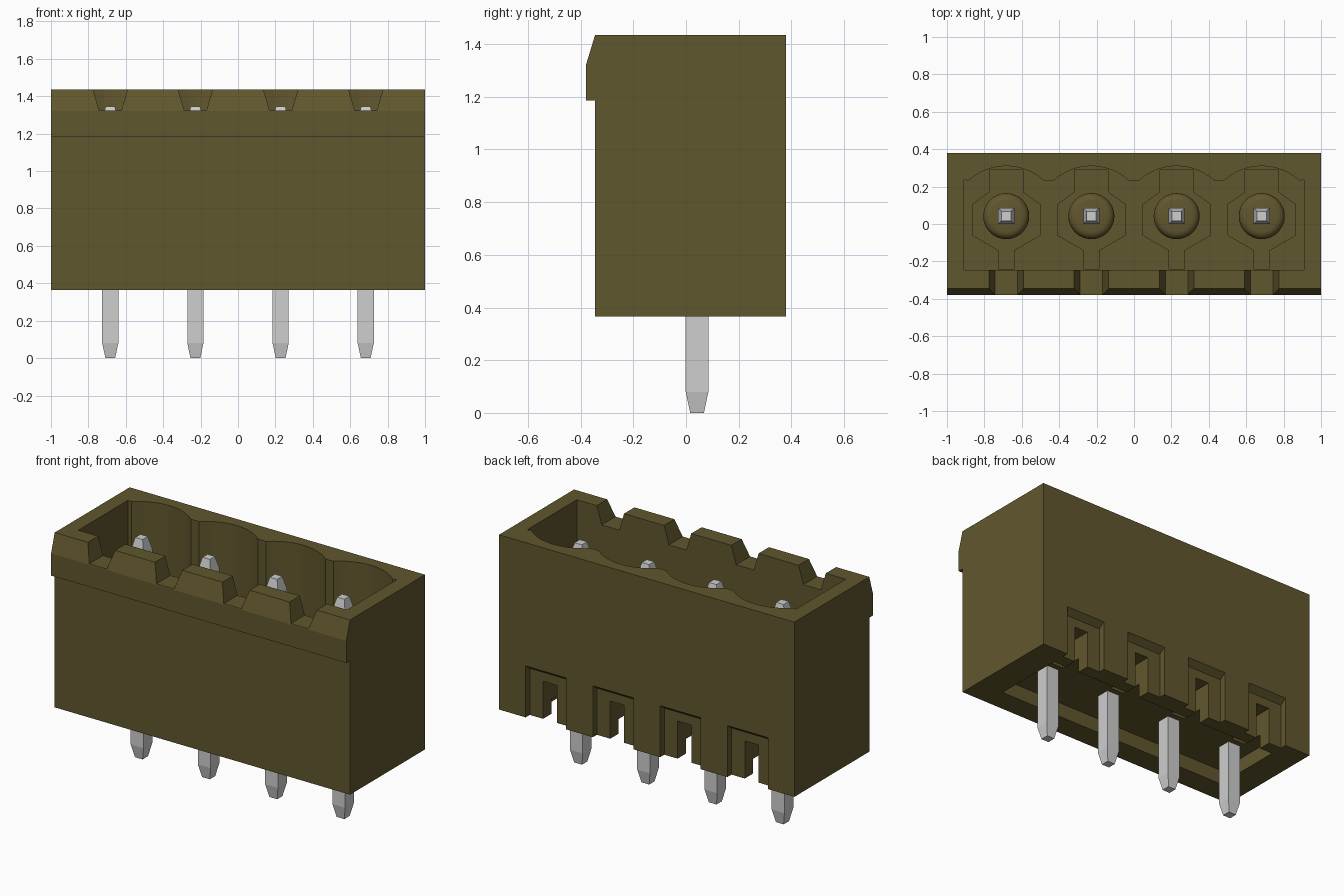
import bpy, bmesh, math
from mathutils import Vector

if "Cube" in bpy.data.objects:
    bpy.data.objects.remove(bpy.data.objects["Cube"])

PINS = [-0.683, -0.228, 0.228, 0.683]
PIN_Y = 0.042
BOTTOM, TOP, FLOOR = 0.365, 1.435, 0.68


def material(name, rgb):
    m = bpy.data.materials.new(name)
    m.diffuse_color = (*rgb, 1)
    m.use_nodes = True
    m.node_tree.nodes["Principled BSDF"].inputs["Base Color"].default_value = m.diffuse_color
    return m


olive = material("olive plastic", (0.118, 0.095, 0.027))
metal = material("light grey metal", (0.62, 0.62, 0.62))


def prism(name, outline, offset, mat=olive):
    """Closed solid: sweep a planar outline along an offset."""
    bm = bmesh.new()
    face = bm.faces.new([bm.verts.new(p) for p in outline])
    ext = bmesh.ops.extrude_face_region(bm, geom=[face])
    verts = [v for v in ext["geom"] if isinstance(v, bmesh.types.BMVert)]
    bmesh.ops.translate(bm, verts=verts, vec=Vector(offset))
    bmesh.ops.recalc_face_normals(bm, faces=bm.faces)
    return finish(bm, name, mat)


def finish(bm, name, mat):
    mesh = bpy.data.meshes.new(name)
    bm.to_mesh(mesh)
    bm.free()
    mesh.materials.append(mat)
    ob = bpy.data.objects.new(name, mesh)
    bpy.context.collection.objects.link(ob)
    return ob


def box(name, x0, x1, y0, y1, z0, z1):
    return prism(name, [(x0, y0, z0), (x1, y0, z0), (x1, y1, z0), (x0, y1, z0)],
                 (0, 0, z1 - z0))


def cut(target, cutter):
    mod = target.modifiers.new("cut", 'BOOLEAN')
    mod.operation = 'DIFFERENCE'
    mod.solver = 'EXACT'
    mod.object = cutter
    bpy.context.view_layer.objects.active = target
    bpy.ops.object.modifier_apply(modifier=mod.name)
    bpy.data.objects.remove(cutter)


# Housing: side profile with the overhanging latch lip at the front
profile = [(0.38, BOTTOM), (0.38, TOP), (-0.345, TOP), (-0.38, 1.32),
           (-0.38, 1.185), (-0.345, 1.185), (-0.345, BOTTOM)]
housing = prism("housing", [(-1, y, z) for y, z in profile], (2, 0, 0))

# Plug cavity with a scalloped back wall
outline = [(0.91, -0.245, FLOOR), (-0.91, -0.245, FLOOR), (-0.91, 0.235, FLOOR)]
R, half = 0.298, math.asin(0.2 / 0.298)
for px in PINS:
    for i in range(13):
        a = -half + 2 * half * i / 12
        outline.append((px + R * math.sin(a), 0.31 - R + R * math.cos(a), FLOOR))
outline.append((0.91, 0.235, FLOOR))
cut(housing, prism("cavity_cutter", outline, (0, 0, 1)))

# Shallow recess under the housing
cut(housing, box("underside_cutter", -0.82, 0.82, -0.2, 0.26, 0.2, 0.455))

for px in PINS:
    # Keyed pocket in the cavity floor
    side = [(0.042, -0.24), (0.042, -0.14), (0.18, -0.06), (0.18, 0.105),
            (0.09, 0.17), (0.09, 0.29)]
    pts = side + [(-x, y) for x, y in reversed(side)]
    cut(housing, prism("pocket_cutter", [(px + x, y, 0.63) for x, y in pts], (0, 0, 0.1)))
    # Coding notch through the front lip
    trap = [(-0.06, 1.325), (0.06, 1.325), (0.12, 1.525), (-0.12, 1.525)]
    trap = [(px + (x * 0.99), -0.5, z) for x, z in trap]
    cut(housing, prism("notch_cutter", trap, (0, 0.3, 0)))
    # Back notch with a sloping top, and the slot inside it
    step = [(0.34, 0.2), (0.42, 0.2), (0.42, 0.71), (0.34, 0.65)]
    cut(housing, prism("step_cutter", [(px - 0.137, y, z) for y, z in step], (0.274, 0, 0)))
    cut(housing, box("slot_cutter", px - 0.047, px + 0.047, 0.12, 0.5, 0.19, 0.595))


def pin(name, px):
    """Square pin tapered at both ends, lofted from square rings."""
    bm = bmesh.new()
    rings = []
    for z, r in [(0, 0.026), (0.08, 0.043), (1.27, 0.043), (1.345, 0.025)]:
        rings.append([bm.verts.new((px + sx * r, PIN_Y + sy * r, z))
                      for sx, sy in ((-1, -1), (1, -1), (1, 1), (-1, 1))])
    for a, b in zip(rings, rings[1:]):
        for i in range(4):
            j = (i + 1) % 4
            bm.faces.new((a[i], a[j], b[j], b[i]))
    bm.faces.new(rings[0][::-1])
    bm.faces.new(rings[-1])
    return finish(bm, name, metal)


def boss(name, px):
    """Round collar with a rounded rim around the pin."""
    bm = bmesh.new()
    bmesh.ops.create_cone(bm, cap_ends=True, segments=32, radius1=0.123,
                          radius2=0.123, depth=0.16)
    bmesh.ops.translate(bm, verts=bm.verts, vec=(px, PIN_Y, 0.70))
    rim = [e for e in bm.edges if all(v.co.z > 0.75 for v in e.verts)]
    bmesh.ops.bevel(bm, geom=rim, offset=0.04, segments=4, profile=0.5, affect='EDGES')
    ob = finish(bm, name, olive)
    bpy.ops.object.select_all(action='DESELECT')
    ob.select_set(True)
    bpy.context.view_layer.objects.active = ob
    bpy.ops.object.shade_smooth_by_angle()


for n, px in enumerate(PINS, 1):
    pin(f"pin_{n}", px)
    boss(f"pin_collar_{n}", px)
